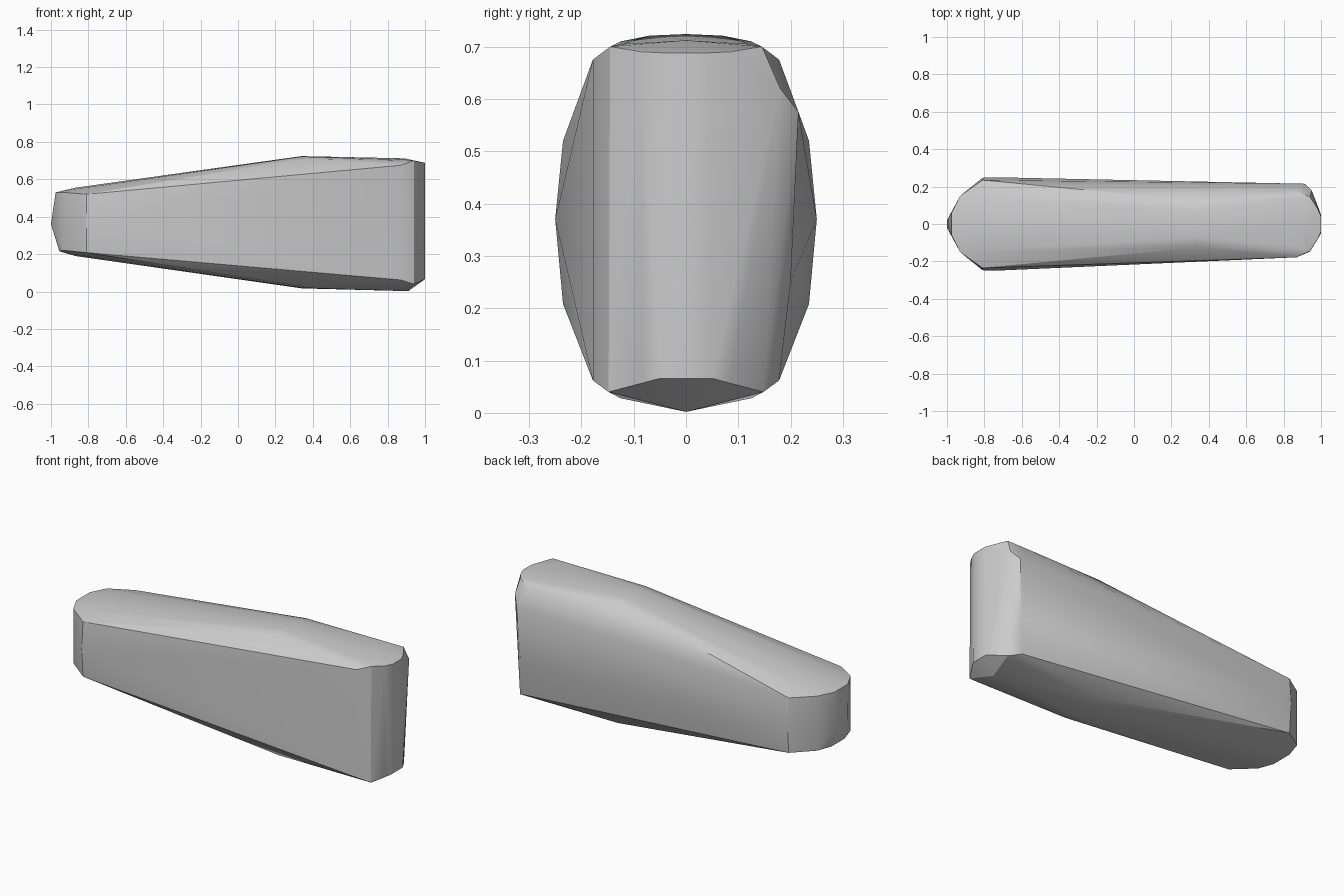
import bpy
import bmesh

cube = bpy.data.objects.get("Cube")
if cube:
    bpy.data.objects.remove(cube)

# One grey material
grey = bpy.data.materials.new("plain grey")
grey.use_nodes = True
colour = (0.6, 0.6, 0.6, 1)
grey.diffuse_color = colour
grey.node_tree.nodes["Principled BSDF"].inputs["Base Color"].default_value = colour

bm = bmesh.new()


def ring(x, outline):
    """Symmetric cross-section: each (y, z) is mirrored across y = 0."""
    for y, z in outline:
        for side in ((-1, 1) if y else (1,)):
            bm.verts.new((x, side * y, z))


# Narrow end, long tapering body and tall end
ring(-1.0, [(0.02, 0.36)])
ring(-0.975, [(0.06, 0.53)])
ring(-0.955, [(0.06, 0.215)])
ring(-0.93, [(0.15, 0.53), (0.15, 0.22)])
ring(-0.87, [(0, 0.555), (0.1, 0.548), (0, 0.19), (0.1, 0.197)])
ring(-0.81, [(0.235, 0.52), (0.247, 0.37), (0.235, 0.208)])
ring(-0.75, [(0.25, 0.37)])
ring(0.34, [(0, 0.724), (0.07, 0.721), (0.125, 0.71),
            (0, 0.017), (0.07, 0.02), (0.125, 0.028)])
ring(0.87, [(0.178, 0.675), (0.178, 0.062)])
ring(0.89, [(0, 0.712), (0.12, 0.705)])
ring(0.91, [(0, 0.002)])
ring(0.94, [(0.145, 0.7), (0.148, 0.04)])
ring(0.98, [(0.085, 0.69), (0.085, 0.06)])
ring(1.0, [(0.04, 0.688), (0.05, 0.066)])

# Fuller back corner at the tall end
for corner in ((0.915, 0.215, 0.575), (0.95, 0.18, 0.62), (0.9, 0.2, 0.25)):
    bm.verts.new(corner)

# Wrap the sections in one faceted skin
hull = bmesh.ops.convex_hull(bm, input=bm.verts[:])
loose = {g for g in hull["geom_interior"] + hull["geom_unused"]
         if isinstance(g, bmesh.types.BMVert) and g.is_valid}
bmesh.ops.delete(bm, geom=list(loose), context="VERTS")
bmesh.ops.recalc_face_normals(bm, faces=bm.faces[:])

mesh = bpy.data.meshes.new("tapered_block")
bm.to_mesh(mesh)
bm.free()
mesh.materials.append(grey)
block = bpy.data.objects.new("tapered_block", mesh)
bpy.context.collection.objects.link(block)
bpy.context.view_layer.objects.active = block
block.select_set(True)
bpy.ops.object.shade_smooth_by_angle(angle=0.52)
